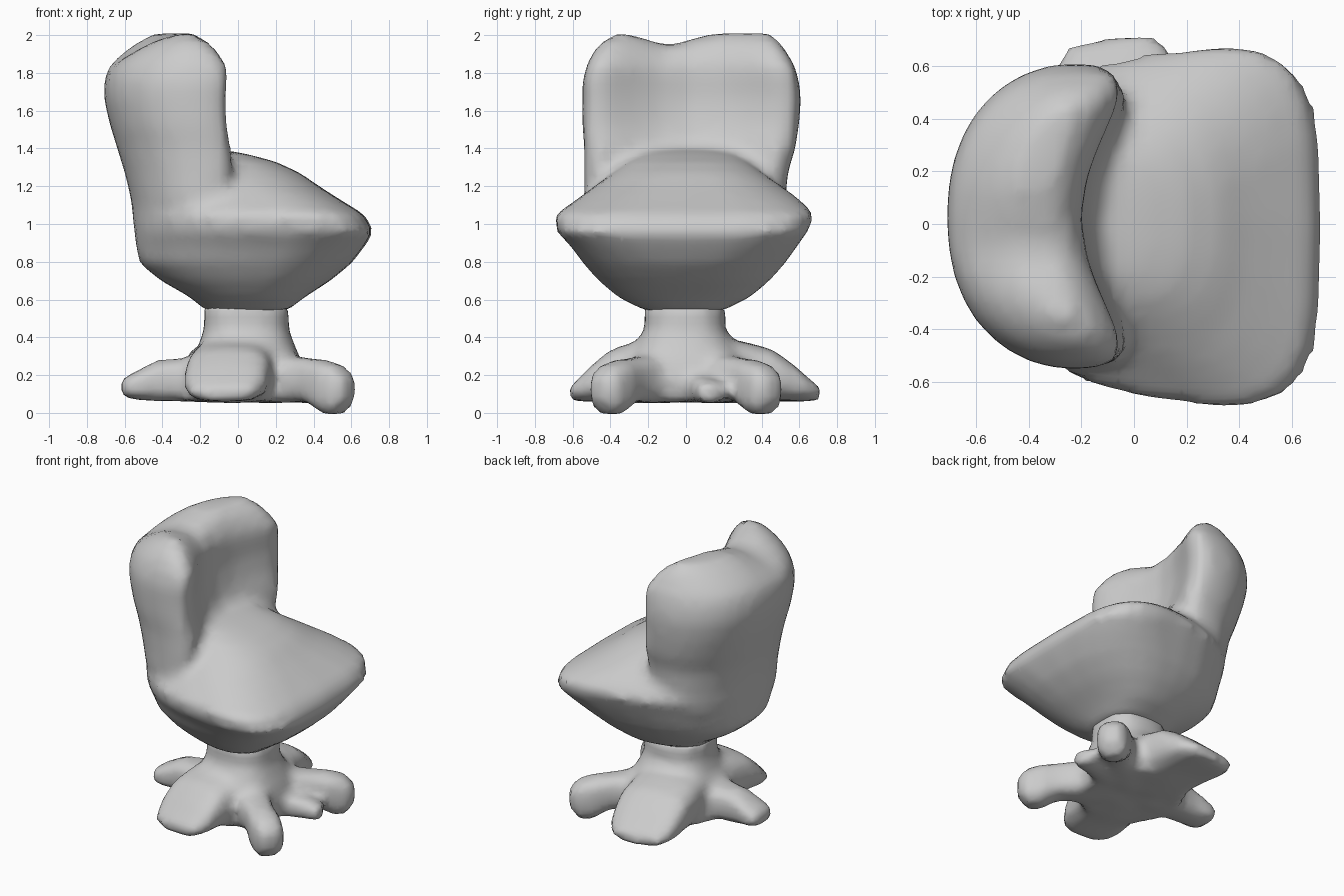
import bpy, bmesh, math
from math import sin, cos, pi, radians, exp

if "Cube" in bpy.data.objects:
    bpy.data.objects.remove(bpy.data.objects["Cube"])


def loft(bm, rings):
    """Skin a list of equal-length point rings and cap both ends with strips."""
    vr = [[bm.verts.new(p) for p in ring] for ring in rings]
    n = len(vr[0])
    for a, b in zip(vr, vr[1:]):
        for i in range(n):
            j = (i + 1) % n
            bm.faces.new((a[i], a[j], b[j], b[i]))
    q, h = n // 4, n // 2
    for ring in (vr[0], vr[-1]):
        for i in range(-q, q):
            strip = [ring[i % n], ring[(i + 1) % n], ring[(h - i - 1) % n], ring[(h - i) % n]]
            bm.faces.new(list(dict.fromkeys(strip)))


def unit_ring(n, power, rear_power=None):
    """Rounded square (superellipse) of half-size 1; the -u half may be rounder."""
    pts = []
    for i in range(n):
        c, s = cos(2 * pi * i / n), sin(2 * pi * i / n)
        e = 2 / (rear_power if rear_power and c < 0 else power)
        pts.append((math.copysign(abs(c) ** e, c), math.copysign(abs(s) ** e, s)))
    return pts


def fused(name, bm, voxel, iterations):
    """Make an object whose overlapping pieces melt into one skin."""
    bmesh.ops.recalc_face_normals(bm, faces=bm.faces)
    me = bpy.data.meshes.new(name)
    bm.to_mesh(me)
    bm.free()
    ob = bpy.data.objects.new(name, me)
    bpy.context.collection.objects.link(ob)
    remesh = ob.modifiers.new("fuse", 'REMESH')
    remesh.mode = 'VOXEL'
    remesh.voxel_size = voxel
    remesh.use_smooth_shade = True
    soften = ob.modifiers.new("soften", 'SMOOTH')
    soften.factor = 0.5
    soften.iterations = iterations
    return ob


def level(z, x0, x1, y0, y1, power=2.5, rear_power=None, taper=0.0, n=28):
    """Horizontal ring; taper makes it wider towards +x."""
    cx, ax, cy, ay = (x0 + x1) / 2, (x1 - x0) / 2, (y0 + y1) / 2, (y1 - y0) / 2
    return [(cx + ax * u, cy + ay * v * (1 + taper * (u - 0.4)), z)
            for u, v in unit_ring(n, power, rear_power)]


# Seat: bowl underneath, sharp rim, dome rising to the back
seat = [(0.54, -0.17, 0.26, -0.22, 0.20, 2.4), (0.61, -0.25, 0.35, -0.37, 0.35, 2.4),
        (0.70, -0.41, 0.49, -0.48, 0.46, 2.5), (0.79, -0.52, 0.60, -0.56, 0.54, 2.7),
        (0.88, -0.54, 0.67, -0.62, 0.60, 3.2), (0.96, -0.55, 0.72, -0.69, 0.65, 3.7),
        (1.05, -0.56, 0.67, -0.70, 0.69, 3.7), (1.13, -0.56, 0.54, -0.59, 0.61, 3.3),
        (1.20, -0.56, 0.43, -0.50, 0.52, 2.8), (1.27, -0.55, 0.33, -0.40, 0.42, 2.6),
        (1.33, -0.52, 0.20, -0.32, 0.34, 2.5), (1.37, -0.48, 0.05, -0.25, 0.28, 2.5),
        (1.39, -0.42, -0.06, -0.18, 0.22, 2.5)]
shell = bmesh.new()
loft(shell, [level(*s, rear_power=2.4, taper=0.14) for s in seat])


# Backrest: bean-shaped sections wrapping forward at both sides
def bean(z, rear, front, y0, y1, wrap):
    cx, ax, cy, ay = (rear + front) / 2, (front - rear) / 2, (y0 + y1) / 2, (y1 - y0) / 2
    ring = []
    for u, v in unit_ring(36, 2.6, 2.3):
        k = 0.10 + (wrap - 0.10) * (1 + u) / 2
        y = cy + ay * v
        dip = 0.06 * exp(-((y + 0.09) / 0.15) ** 2) * max(0, (z - 1.8) / 0.2)
        ring.append((cx + ax * u + k * v * v, y, z - dip))
    return ring


back = [(0.95, -0.54, -0.20, -0.50, 0.49, 0.18), (1.14, -0.57, -0.14, -0.54, 0.53, 0.24),
        (1.27, -0.60, -0.13, -0.54, 0.54, 0.27), (1.40, -0.64, -0.14, -0.54, 0.58, 0.29),
        (1.53, -0.68, -0.18, -0.55, 0.60, 0.32), (1.66, -0.71, -0.20, -0.55, 0.61, 0.35),
        (1.75, -0.71, -0.20, -0.55, 0.60, 0.36), (1.83, -0.69, -0.20, -0.53, 0.58, 0.36),
        (1.90, -0.63, -0.22, -0.50, 0.54, 0.30), (1.96, -0.55, -0.25, -0.45, 0.50, 0.22),
        (2.01, -0.46, -0.31, -0.37, 0.44, 0.14)]
loft(shell, [bean(*b) for b in back])
fused("seat_and_backrest", shell, 0.04, 2)

# Base: flared column with radiating feet
base = bmesh.new()
column = [(0.06, -0.30, 0.34, -0.34, 0.34), (0.18, -0.28, 0.36, -0.34, 0.34),
          (0.27, -0.25, 0.34, -0.32, 0.32), (0.36, -0.21, 0.30, -0.27, 0.26),
          (0.44, -0.18, 0.27, -0.22, 0.21), (0.57, -0.18, 0.27, -0.22, 0.21)]
loft(base, [level(*c) for c in column])


def foot(angle, stations):
    """Stations: distance out, half width, bottom, top."""
    a = radians(angle)
    rings = []
    for r, w, z0, z1 in stations:
        rings.append([(r * cos(a) - w * u * sin(a), r * sin(a) + w * u * cos(a),
                       (z0 + z1) / 2 + (z1 - z0) / 2 * v) for u, v in unit_ring(16, 3)])
    loft(base, rings)


caster = [(0.10, 0.17, 0.05, 0.40), (0.32, 0.12, 0.05, 0.31), (0.48, 0.10, 0.06, 0.29),
          (0.60, 0.11, -0.01, 0.28), (0.69, 0.10, -0.01, 0.25), (0.75, 0.07, 0.07, 0.19)]
slim = [(0.10, 0.17, 0.05, 0.38), (0.28, 0.13, 0.06, 0.29), (0.43, 0.11, 0.06, 0.28),
        (0.54, 0.12, 0.07, 0.22), (0.62, 0.10, 0.08, 0.18)]
broad = [(0.10, 0.24, 0.05, 0.40), (0.30, 0.25, 0.05, 0.38), (0.45, 0.25, 0.06, 0.34),
         (0.56, 0.24, 0.06, 0.26), (0.65, 0.21, 0.06, 0.18), (0.71, 0.16, 0.07, 0.13)]
prong = [(0.25, 0.09, 0.05, 0.22), (0.45, 0.08, 0.05, 0.19), (0.58, 0.07, 0.05, 0.16)]
foot(-38, caster)
foot(38, caster)
foot(14, prong)
foot(97, broad)
foot(180, slim)
foot(262, [(r * 0.87, w * 0.92, a, b) for r, w, a, b in broad])
fused("pedestal_base", base, 0.035, 3)
